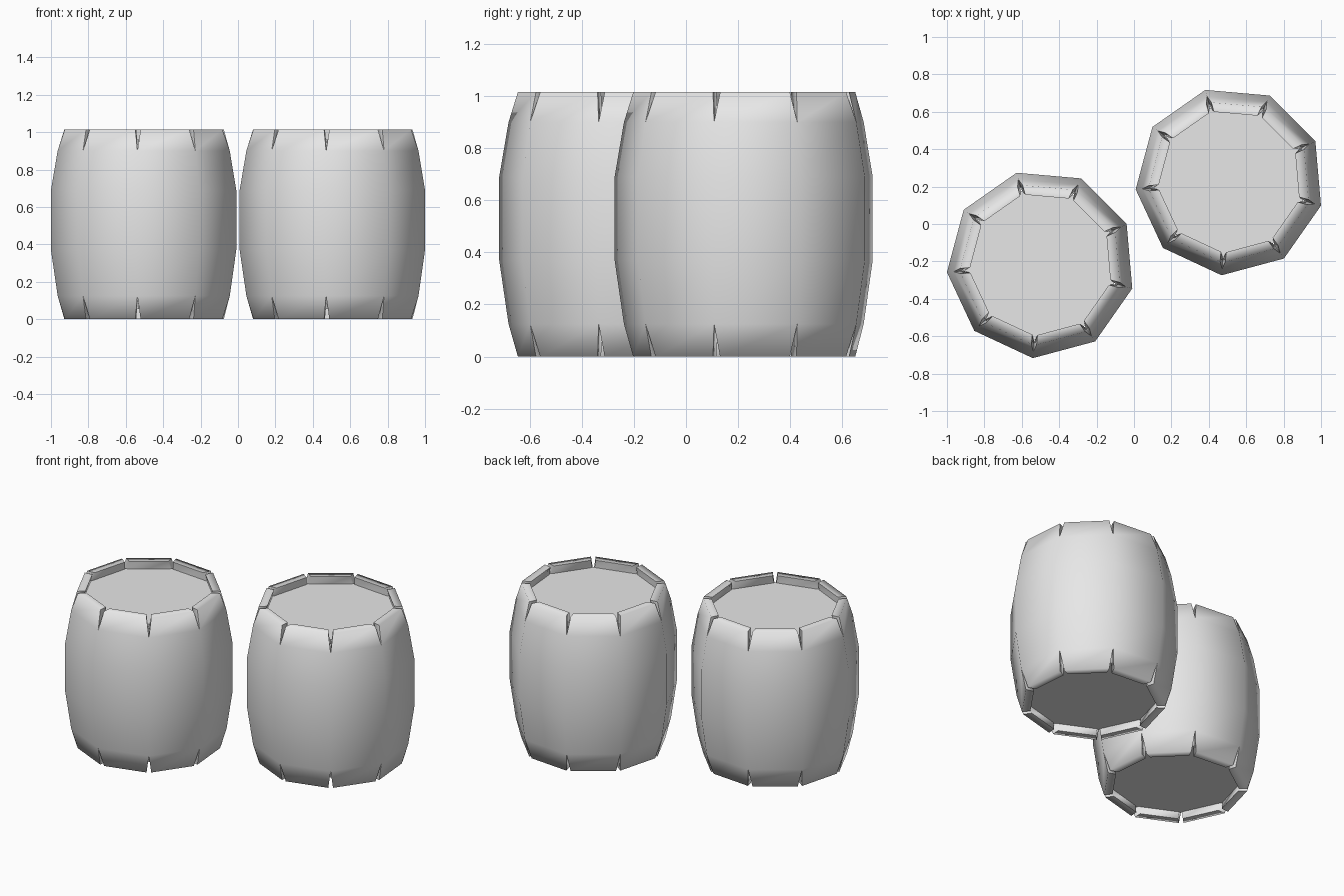
import bpy, bmesh, math
from mathutils import Vector

if "Cube" in bpy.data.objects:
    bpy.data.objects.remove(bpy.data.objects["Cube"], do_unlink=True)

SIDES = 9
STEP = math.tau / SIDES
START = math.radians(-95)
HEIGHT = 1.015
GAP = 0.015

grey = bpy.data.materials.new("plain grey")
grey.use_nodes = True
grey.diffuse_color = (0.8, 0.8, 0.8, 1)
grey.node_tree.nodes["Principled BSDF"].inputs["Base Color"].default_value = (0.8, 0.8, 0.8, 1)

# Closed stave section: radius, height, half gap to the neighbouring stave
SECTION = [
    (0.437, 0, GAP), (0.469, 0.125, 0), (0.505, 0.37, 0),
    (0.505, 0.69, 0), (0.469, 0.9, 0), (0.437, HEIGHT, GAP),
    (0.385, HEIGHT, GAP), (0.415, 0.9, 0), (0.415, 0.125, 0), (0.385, 0, GAP),
]


def corner(radius, z, i):
    a = START + i * STEP
    return Vector((radius * math.cos(a), radius * math.sin(a), z))


def finish(name, bm, location):
    bmesh.ops.remove_doubles(bm, verts=bm.verts, dist=0.0005)
    bmesh.ops.recalc_face_normals(bm, faces=bm.faces)
    mesh = bpy.data.meshes.new(name)
    bm.to_mesh(mesh)
    bm.free()
    mesh.materials.append(grey)
    obj = bpy.data.objects.new(name, mesh)
    obj.location = location
    bpy.context.collection.objects.link(obj)
    return obj


def make_staves(name, location):
    bm = bmesh.new()
    n = len(SECTION)
    for i in range(SIDES):
        near, far = [], []
        for r, z, gap in SECTION:
            a, b = corner(r, z, i), corner(r, z, i + 1)
            inset = (b - a).normalized() * gap
            near.append(bm.verts.new(a + inset))
            far.append(bm.verts.new(b - inset))
        for k in range(n):
            m = (k + 1) % n
            bm.faces.new((near[k], far[k], far[m], near[m]))
        # Walls of the wedge-shaped notches at both ends
        for side in (near, far):
            bm.faces.new((side[0], side[1], side[8], side[9]))
            bm.faces.new((side[4], side[5], side[6], side[7]))
    obj = finish(name, bm, location)
    bpy.ops.object.select_all(action='DESELECT')
    obj.select_set(True)
    bpy.context.view_layer.objects.active = obj
    bpy.ops.object.shade_smooth_by_angle(angle=math.radians(80))


def make_head(name, location, z, radius=0.405, thickness=0.03):
    bm = bmesh.new()
    rings = [[bm.verts.new(corner(radius, h, i)) for i in range(SIDES)]
             for h in (z - thickness / 2, z + thickness / 2)]
    for ring in rings:
        bm.faces.new(ring)
    for i in range(SIDES):
        j = (i + 1) % SIDES
        bm.faces.new((rings[0][i], rings[0][j], rings[1][j], rings[1][i]))
    finish(name, bm, location)


# Two barrels standing side by side
for side, place in (("right", (-0.497, -0.214, 0)), ("left", (0.512, 0.229, 0))):
    make_staves(side + "_barrel_staves", place)
    make_head(side + "_barrel_lid", place, HEIGHT - 0.07)
    make_head(side + "_barrel_base", place, 0.07)
